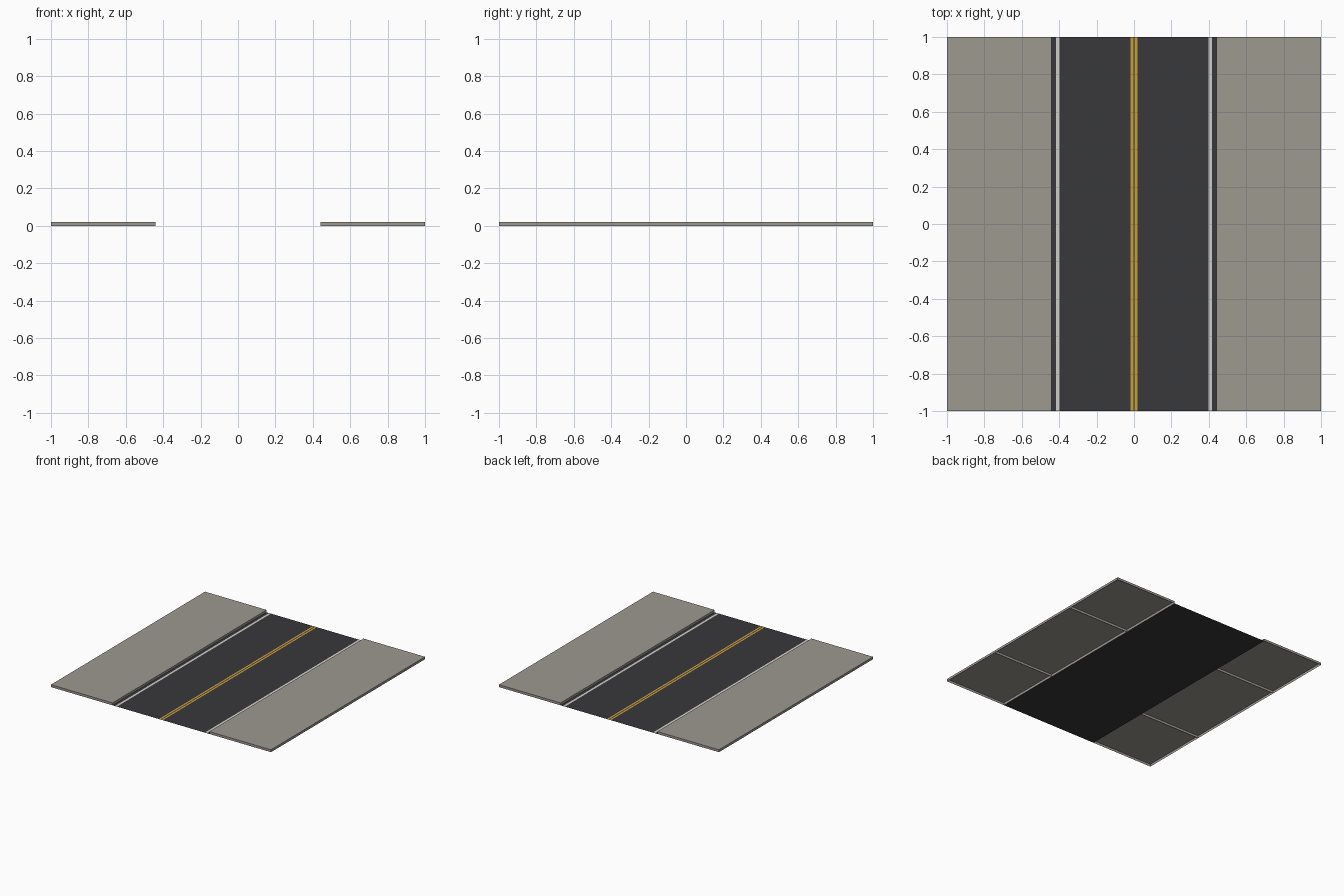
import bpy, bmesh

if "Cube" in bpy.data.objects:
    bpy.data.objects.remove(bpy.data.objects["Cube"])

ROAD = 0.44      # half width of the carriageway
KERB = 0.02      # pavement height
LIFT = 0.001     # paint sits just above the asphalt


def material(name, rgb):
    m = bpy.data.materials.new(name)
    m.diffuse_color = (*rgb, 1)
    m.use_nodes = True
    m.node_tree.nodes["Principled BSDF"].inputs["Base Color"].default_value = m.diffuse_color
    return m


asphalt = material("asphalt", (0.04, 0.04, 0.045))
concrete = material("concrete", (0.34, 0.32, 0.28))
white = material("white_paint", (0.62, 0.62, 0.58))
yellow = material("yellow_paint", (0.58, 0.34, 0.04))


def add_object(name, bm, mat):
    bmesh.ops.recalc_face_normals(bm, faces=bm.faces) if len(bm.faces) > 1 else None
    mesh = bpy.data.meshes.new(name)
    bm.to_mesh(mesh)
    bm.free()
    mesh.materials.append(mat)
    obj = bpy.data.objects.new(name, mesh)
    bpy.context.collection.objects.link(obj)
    return obj


def strip(name, x0, x1, z, mat):
    """Flat upward-facing strip running the full length of the road."""
    bm = bmesh.new()
    bm.faces.new([bm.verts.new(p) for p in
                  ((x0, -1, z), (x1, -1, z), (x1, 1, z), (x0, 1, z))])
    return add_object(name, bm, mat)


def slab(name, x0, x1, y0, y1, mat):
    """Pavement slab, hollow and open underneath."""
    bm = bmesh.new()
    bmesh.ops.create_cube(bm, size=1)
    for v in bm.verts:
        v.co.x = x1 if v.co.x > 0 else x0
        v.co.y = y1 if v.co.y > 0 else y0
        v.co.z = KERB if v.co.z > 0 else 0
    bottom = [f for f in bm.faces if all(v.co.z == 0 for v in f.verts)]
    bmesh.ops.delete(bm, geom=bottom, context='FACES_ONLY')
    return add_object(name, bm, mat)


# Road surface
strip("road_surface", -ROAD, ROAD, 0, asphalt)

for side, s in (("left", -1), ("right", 1)):
    # Painted lines
    for name, a, b, mat in (("edge_line", 0.399, 0.417, white),
                            ("centre_line", 0.004, 0.018, yellow)):
        x0, x1 = sorted((s * a, s * b))
        strip(f"{side}_{name}", x0, x1, LIFT, mat)
    # Pavement in three slabs
    x0, x1 = sorted((s * ROAD, s * 1.0))
    for part, y0, y1 in (("front", -1, -ROAD), ("middle", -ROAD, ROAD), ("back", ROAD, 1)):
        slab(f"{side}_{part}_pavement", x0, x1, y0, y1, concrete)
